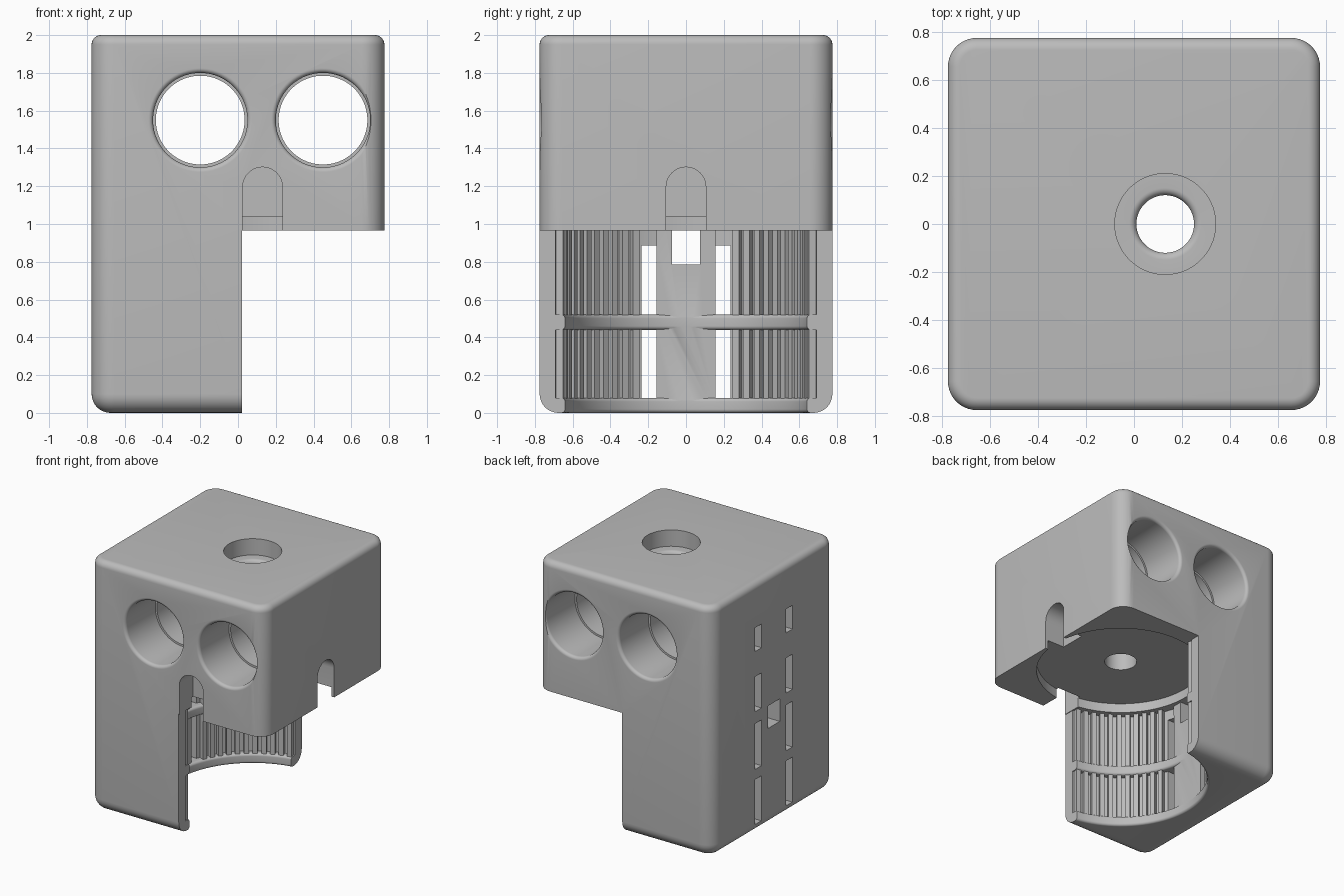
import bpy, bmesh, math
from mathutils import Matrix, Vector

old = bpy.data.objects.get("Cube")
if old:
    bpy.data.objects.remove(old, do_unlink=True)

HALF, CORNER, AXIS_X, CUT_X, SHELF = 0.775, 0.12, 0.13, 0.02, 0.965

grey = bpy.data.materials.new("plain grey")
grey.use_nodes = True
grey.diffuse_color = (0.5, 0.5, 0.5, 1)
grey.node_tree.nodes["Principled BSDF"].inputs["Base Color"].default_value = (0.5, 0.5, 0.5, 1)


def finish(bm, name):
    bmesh.ops.recalc_face_normals(bm, faces=bm.faces)
    mesh = bpy.data.meshes.new(name)
    bm.to_mesh(mesh)
    bm.free()
    mesh.materials.append(grey)
    obj = bpy.data.objects.new(name, mesh)
    bpy.context.collection.objects.link(obj)
    return obj


def skin(rings, name):
    """Closed solid through a stack of matching rings."""
    bm = bmesh.new()
    loops = [[bm.verts.new(p) for p in ring] for ring in rings]
    n = len(loops[0])
    for a, b in zip(loops, loops[1:]):
        for i in range(n):
            j = (i + 1) % n
            bm.faces.new((a[i], a[j], b[j], b[i]))
    bm.faces.new(loops[0])
    bm.faces.new(loops[-1])
    return finish(bm, name)


def lathe(profile, name, matrix, n=64):
    turn = [2 * math.pi * (i + 0.5) / n for i in range(n)]
    return skin([[matrix @ Vector((r * math.cos(t), r * math.sin(t), z)) for t in turn]
                 for r, z in profile], name)


def box(name, x, y, z, spin=0):
    bm = bmesh.new()
    size = Matrix.Diagonal((x[1] - x[0], y[1] - y[0], z[1] - z[0], 1))
    place = Matrix.Translation((sum(x) / 2, sum(y) / 2, sum(z) / 2))
    around = Matrix.Translation((AXIS_X, 0, 0)) @ Matrix.Rotation(spin, 4, "Z")
    bmesh.ops.create_cube(bm, size=1, matrix=(around if spin else Matrix()) @ place @ size)
    return finish(bm, name)


def rounded_square(inset, z):
    r, c = CORNER - inset, HALF - CORNER
    angles = [(q, math.radians(90 * q + 90 * k / 10)) for q in range(4) for k in range(11)]
    return [((c if q in (0, 3) else -c) + r * math.cos(a),
             (c if q < 2 else -c) + r * math.sin(a), z) for q, a in angles]


def arch(name, matrix, width=0.21, low=0.9, spring=1.196):
    """Round-topped slot cutter, pushed along its local y."""
    r = width / 2
    outline = [(-r, low), (r, low)] + [(r * math.cos(math.pi * k / 20), spring + r * math.sin(math.pi * k / 20))
                                       for k in range(21)]
    return skin([[matrix @ Vector((x, y, z)) for x, z in outline] for y in (-1, -0.6)], name)


def combine(target, tool, operation="DIFFERENCE"):
    mod = target.modifiers.new("combine", "BOOLEAN")
    mod.operation, mod.solver, mod.object = operation, "EXACT", tool
    graph = bpy.context.evaluated_depsgraph_get()
    mesh = bpy.data.meshes.new_from_object(target.evaluated_get(graph))
    target.modifiers.clear()
    target.data = mesh
    bpy.data.objects.remove(tool, do_unlink=True)


# Rounded housing
TOP_R, LOW_R, STEPS = 0.05, 0.1, 8
quarter = [math.pi / 2 * k / STEPS for k in range(STEPS + 1)]
layers = [(LOW_R * (1 - math.sin(a)), LOW_R * (1 - math.cos(a))) for a in quarter]
layers += [(TOP_R * (1 - math.cos(a)), 2 - TOP_R * (1 - math.sin(a))) for a in quarter]
housing = skin([rounded_square(i, z) for i, z in layers], "housing")

# Open lower corner
combine(housing, box("notch", (CUT_X, 1), (-1, 1), (-1, SHELF)))

# Large bore with rounded bottom lip and middle ring
INNER, OUTER = 0.65, 0.70


def ring(low, high):
    e = 0.02
    bulge = [(INNER + e * (1 - math.sin(a)), low + e * (1 - math.cos(a))) for a in quarter]
    bulge += [(INNER + e * (1 - math.cos(a)), high - e * (1 - math.sin(a))) for a in quarter]
    return [(OUTER, low)] + bulge + [(OUTER, high)]


profile = [(0.67, -0.2)] + ring(0, 0.08)[1:] + ring(0.44, 0.52)
profile += [(OUTER, SHELF), (0.63, SHELF), (0.63, 1.04)]
axis = Matrix.Translation((AXIS_X, 0, 0))
combine(housing, lathe(profile, "bore", axis, 96))

# Top hole with counterbore and softened inner edge
soft = [(0.12 + 0.03 * (1 - math.sin(a)), 1.84 + 0.03 * math.cos(a)) for a in reversed(quarter)]
soft = [(0.12 + 0.03 * (1 - math.cos(a)), 1.84 + 0.03 * math.sin(a)) for a in quarter]
combine(housing, lathe([(0.12, 1.0)] + soft + [(0.21, 1.87), (0.21, 2.1)], "top_hole", axis))

# Two through holes with flared mouths and an inner step
FLARE, MOUTH = 0.025, 0.25
half = [(0.235, 0.4), (MOUTH, 0.4)]
half += [(MOUTH + FLARE * (1 - math.cos(a)), HALF - FLARE * (1 - math.sin(a))) for a in quarter]
half += [(MOUTH + FLARE, 0.9)]
through = [(r, -y) for r, y in reversed(half)] + half
for x in (-0.2, 0.45):
    place = Matrix.Translation((x, 0, 1.55)) @ Matrix.Rotation(math.pi / 2, 4, "X")
    combine(housing, lathe(through, "through_hole", place))

# Arched slots on the front and right side
combine(housing, arch("front_slot", Matrix.Translation((AXIS_X, 0, 0))))
combine(housing, arch("side_slot", Matrix.Rotation(math.pi / 2, 4, "Z")))

# Flat pad on the bore wall
combine(housing, box("pad", (-0.6, AXIS_X - INNER), (-0.157, 0.157), (0.06, SHELF + 0.02)), "UNION")

# Strap slits and cable window through the left wall
for side in (-1, 1):
    ys = sorted((side * 0.155, side * 0.235))
    for low, high, depth in ((0.08, 0.44, -0.5), (0.52, 0.885, -0.5), (0.98, 1.26, -0.6), (1.46, 1.65, -0.6)):
        combine(housing, box("slit", (-1, depth), ys, (low, high)))
combine(housing, box("window", (-1, -0.45), (-0.075, 0.075), (0.785, SHELF)))

# Upright grip ribs around the bore
for side in (-1, 1):
    for k in range(11):
        spin = math.pi + side * math.radians(23.5 + 5.5 * k)
        rib = box("grip_rib", (0.66, 0.715), (-0.018, 0.018), (0.06, SHELF + 0.01), spin)

bpy.ops.object.select_all(action="DESELECT")
housing.select_set(True)
bpy.context.view_layer.objects.active = housing
bpy.ops.object.shade_smooth_by_angle(angle=math.radians(30))
